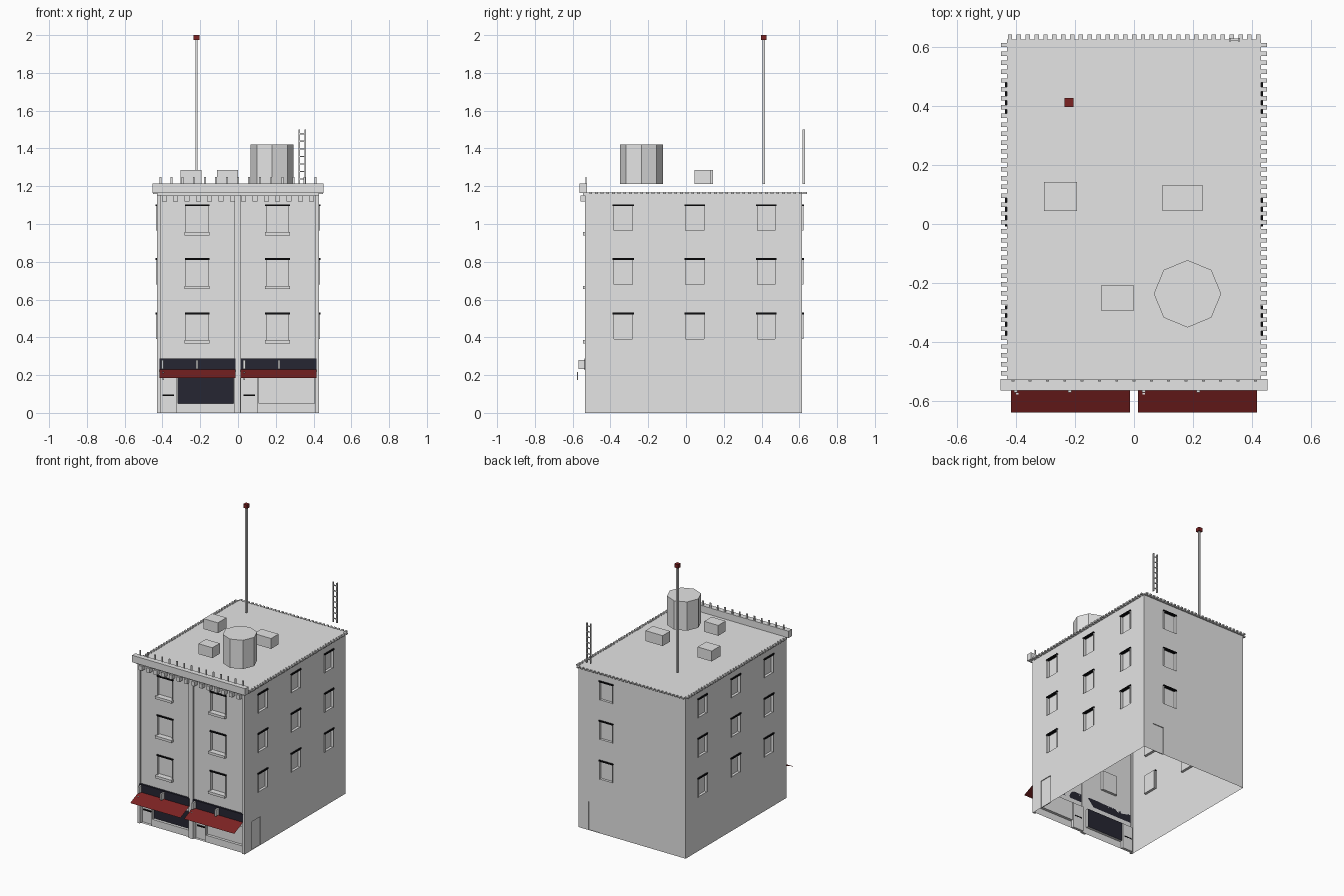
import bpy, bmesh
from mathutils import Vector, Matrix

cube = bpy.data.objects.get("Cube")
if cube:
    bpy.data.objects.remove(cube)


def material(name, rgb):
    m = bpy.data.materials.new(name)
    m.use_nodes = True
    m.diffuse_color = (*rgb, 1)
    m.node_tree.nodes["Principled BSDF"].inputs["Base Color"].default_value = (*rgb, 1)
    return m


GREY = material("light grey", (0.78, 0.78, 0.78))
RED = material("dark red", (0.2, 0.016, 0.016))
NAVY = material("dark navy", (0.019, 0.019, 0.032))
BLACK = material("black", (0.004, 0.004, 0.005))


def finish(name, bm, *mats):
    mesh = bpy.data.meshes.new(name)
    bm.to_mesh(mesh)
    bm.free()
    for m in mats:
        mesh.materials.append(m)
    ob = bpy.data.objects.new(name, mesh)
    bpy.context.collection.objects.link(ob)
    return ob


def boxes(name, corners, mat):
    """One object made of boxes, each given by two opposite corners."""
    bm = bmesh.new()
    for a, b in corners:
        a, b = Vector(a), Vector(b)
        size = [abs(c) for c in b - a]
        bmesh.ops.create_cube(bm, size=1, matrix=Matrix.Translation((a + b) / 2) @ Matrix.Diagonal((*size, 1)))
    return finish(name, bm, mat)


X, Y, Z = Vector((1, 0, 0)), Vector((0, 1, 0)), Vector((0, 0, 1))
W, FRONT, BACK, TOP = 0.428, -0.535, 0.615, 1.165
FACADE = -0.523


def frame(along, out, dist):
    """Maps wall coordinates (sideways, up, outward) to space."""
    return lambda u, v, d=0: along * u + Z * v + out * (dist + d)


front = frame(X, -Y, -FACADE)
right = frame(Y, X, W)
left = frame(-Y, -X, W)
back = frame(-X, Y, BACK)


def wall(name, at, u0, u1, openings):
    """Wall sheet with recessed openings (u0, u1, v0, v1, depth, slot)."""
    bm = bmesh.new()

    def face(points, slot=0):
        bm.faces.new([bm.verts.new(p) for p in points]).material_index = slot

    us = sorted({u0, u1, *(u for o in openings for u in o[:2])})
    vs = sorted({0, TOP, *(v for o in openings for v in o[2:4])})
    for a, b in zip(us, us[1:]):
        for c, d in zip(vs, vs[1:]):
            mu, mv = (a + b) / 2, (c + d) / 2
            if not any(o[0] < mu < o[1] and o[2] < mv < o[3] for o in openings):
                face([at(a, c), at(b, c), at(b, d), at(a, d)])
    for a, b, c, d, depth, slot in openings:
        loop = [(a, c), (b, c), (b, d), (a, d)]
        face([at(*p, -depth) for p in loop], slot)
        for p, q in zip(loop, loop[1:] + loop[:1]):
            face([at(*p), at(*q), at(*q, -depth), at(*p, -depth)])
    bmesh.ops.remove_doubles(bm, verts=bm.verts, dist=0.0001)
    finish(name, bm, GREY, NAVY)


# Window layout
floors = (0.527, 0.815, 1.10)
side_spans = [(-0.384, -0.28), (-0.005, 0.097), (0.375, 0.475)]
front_spans = [(-0.277, -0.155), (0.148, 0.27)]
mirrored = [(-b, -a) for a, b in side_spans]
lintels, posts, sills = [], [], []


def windows(at, spans, height):
    """Adds the trim of each window and returns the openings."""
    result = []
    for a, b in spans:
        for top in floors:
            low = top - height
            result.append((a, b, low, top, 0.018, 0))
            lintels.append((at(a - 0.004, top - 0.005, -0.01), at(b + 0.004, top + 0.004, 0.009)))
            for u in (a, b):
                posts.append((at(u - 0.003, low, -0.01), at(u + 0.003, top - 0.005, 0.006)))
    return result


# Outer walls
door, recess = 0.205, 0.006
wall("right_wall", right, FRONT, BACK,
     windows(right, side_spans, 0.135) + [(-0.45, -0.352, 0, door, recess, 0)])
wall("left_wall", left, -BACK, -FRONT, windows(left, mirrored, 0.135))
wall("back_wall", back, -W, W,
     windows(back, [(-0.26, -0.155)], 0.135) + [(-0.35, -0.26, 0, door, recess, 0)])
shop = [(-0.41, -0.325, 0, 0.185, 0.02, 0), (-0.318, -0.024, 0.05, 0.185, 0.02, 1),
        (0.015, 0.103, 0, 0.185, 0.02, 0), (0.11, 0.405, 0.05, 0.185, 0.02, 0)]
wall("front_wall", front, -W, W, windows(front, front_spans, 0.142) + shop)
for a, b in front_spans:
    for top in floors:
        sills.append((front(a - 0.005, top - 0.16), front(b + 0.005, top - 0.142, 0.023)))
boxes("window_lintels", lintels, BLACK)
boxes("window_frames", posts, GREY)
boxes("window_sills", sills, GREY)

# Pilasters on the facade
boxes("pilasters", [((a, FRONT, 0), (b, FACADE + 0.004, TOP))
                    for a, b in ((-W, -0.41), (-0.022, 0.014), (0.408, W))], GREY)

# Door handles
boxes("door_handles", [((x, FACADE + 0.012, 0.09), (x + 0.06, FACADE + 0.021, 0.098))
                       for x in (-0.4, 0.029)], BLACK)

# Sign bands, awnings and their brackets
boxes("sign_bands", [((a, FACADE - 0.014, 0.228), (b, FACADE, 0.287))
                     for a, b in ((-0.416, -0.014), (0.014, 0.416))], NAVY)
bm = bmesh.new()
for a, b in ((-0.416, -0.014), (0.014, 0.416)):
    pts = [(a, -0.637, 0.185), (b, -0.637, 0.185), (b, -0.536, 0.23), (a, -0.536, 0.23)]
    bm.faces.new([bm.verts.new(p) for p in pts])
finish("awnings", bm, RED)
boxes("sign_brackets", [((x - 0.006, -0.57, 0.233), (x + 0.006, FACADE, 0.28))
                        for x in (-0.4, -0.217, 0.033, 0.217)], GREY)
boxes("awning_stays", [((x - 0.004, -0.577, 0.175), (x + 0.004, -0.572, 0.216))
                       for x in (-0.395, 0.033)], GREY)

# Roof slab, cornice and brackets
boxes("roof", [((-0.43, FACADE, 1.16), (0.43, 0.624, 1.168))], GREY)
boxes("cornice", [((-0.452, -0.563, TOP), (0.452, -0.525, 1.215))], GREY)
boxes("cornice_brackets", [((x - 0.013, -0.558, 1.12), (x + 0.013, FACADE, 1.152))
                           for x in (-0.39 + 0.06 * i for i in range(14))]
      + [((-W, -0.545, 1.152), (W, FACADE, TOP))], GREY)
boxes("cornice_spikes", [((x - 0.005, -0.533, 1.21), (x + 0.005, -0.527, 1.25))
                         for x in (-0.41 + 0.0586 * i for i in range(15))], GREY)

# Small teeth along the roof edges
teeth = [((s * 0.425, y, 1.16), (s * 0.45, y + 0.015, 1.17))
         for s in (-1, 1) for y in (-0.512 + 0.03 * i for i in range(38))]
teeth += [((x, 0.62, 1.16), (x + 0.015, 0.641, 1.17))
          for x in (-0.427 + 0.03 * i for i in range(29))]
boxes("roof_teeth", teeth, GREY)

# Rooftop units
BASE = 1.212
boxes("roof_units", [((-0.305, 0.044, BASE), (-0.192, 0.142, 1.287)),
                     ((0.095, 0.045, BASE), (0.233, 0.131, 1.287)),
                     ((-0.112, -0.293, BASE), (0.0, -0.208, 1.287))], GREY)

# Water tank
bm = bmesh.new()
bmesh.ops.create_cone(bm, cap_ends=True, segments=8, radius1=0.114, radius2=0.114, depth=1.42 - BASE,
                      matrix=Matrix.Translation((0.181, -0.236, (1.42 + BASE) / 2)))
finish("water_tank", bm, GREY)

# Mast with beacon
boxes("mast", [((-0.226, 0.405, BASE), (-0.214, 0.417, 1.98))], GREY)
boxes("beacon", [((-0.235, 0.396, 1.973), (-0.205, 0.426, 2.0))], RED)

# Ladder at the back edge
ladder = [((x, 0.618, BASE), (x + 0.007, 0.63, 1.5)) for x in (0.321, 0.352)]
ladder += [((0.325, 0.621, z), (0.355, 0.627, z + 0.006))
           for z in (1.235 + 0.04 * i for i in range(7))]
boxes("ladder", ladder, GREY)
